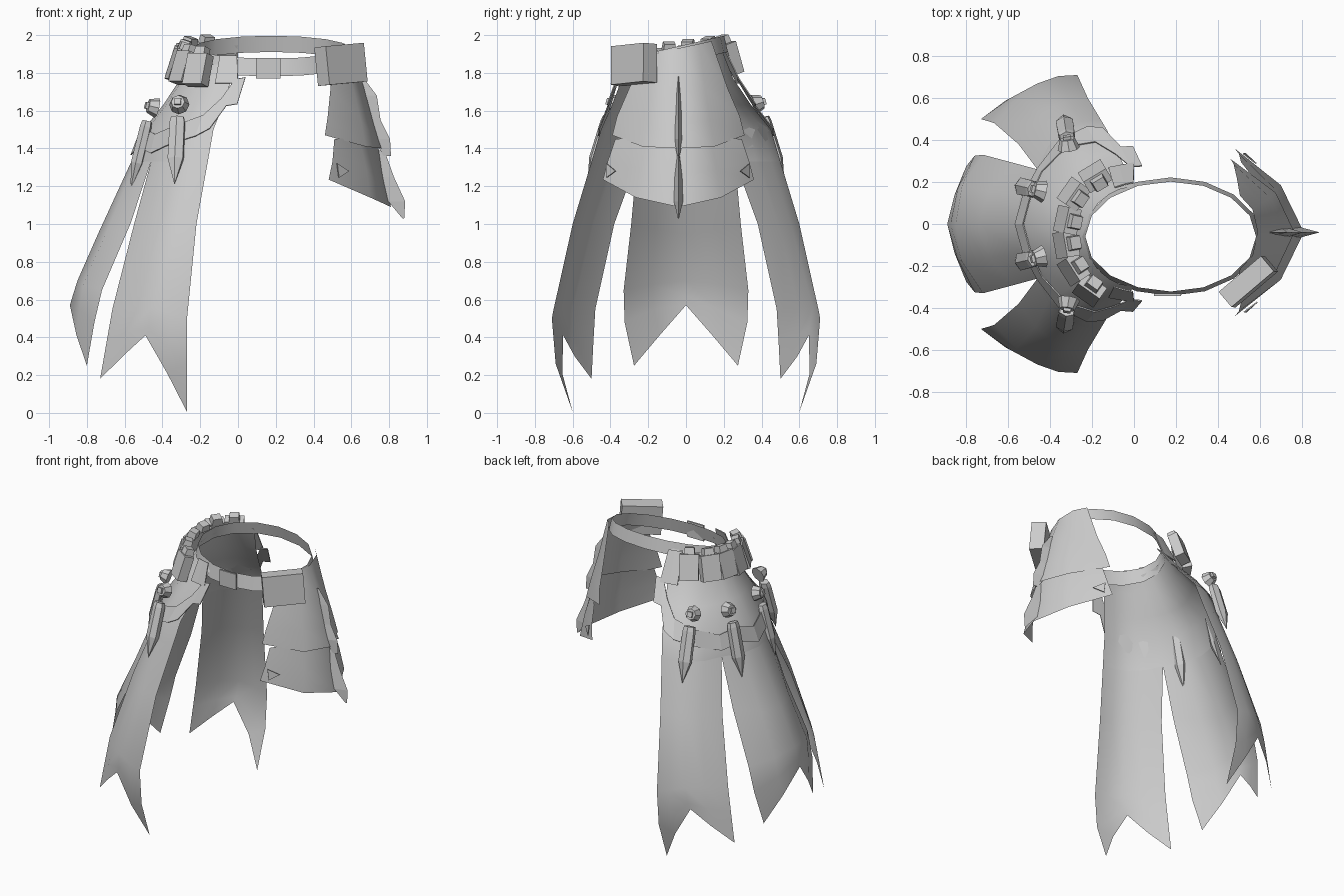
import bpy, bmesh, math
from mathutils import Matrix, Vector

if "Cube" in bpy.data.objects:
    bpy.data.objects.remove(bpy.data.objects["Cube"])

mat = bpy.data.materials.new("plain_grey")
mat.use_nodes = True
GREY = (0.6, 0.6, 0.6, 1)
mat.diffuse_color = GREY
mat.node_tree.nodes["Principled BSDF"].inputs["Base Color"].default_value = GREY


def finish(name, bm, smooth=False, recalc=True):
    if recalc:
        bmesh.ops.recalc_face_normals(bm, faces=bm.faces)
    me = bpy.data.meshes.new(name)
    bm.to_mesh(me)
    bm.free()
    me.materials.append(mat)
    for p in me.polygons:
        p.use_smooth = smooth
    ob = bpy.data.objects.new(name, me)
    bpy.context.collection.objects.link(ob)
    return ob


def sheet(name, rows, smooth=True, closed=False, thick=0):
    """Skin a grid of points; rows run top to bottom, facing outwards."""
    bm = bmesh.new()
    g = [[bm.verts.new(p) for p in r] for r in rows]
    n = len(rows[0])
    for a, b in zip(g, g[1:]):
        for i in range(n if closed else n - 1):
            j = (i + 1) % n
            bm.faces.new((a[i], b[i], b[j], a[j]))
    c = Vector((0.1, -0.03, 0))
    bm.normal_update()
    turn = sum((f.calc_center_median() - c).to_2d().dot(f.normal.to_2d()) for f in bm.faces)
    if turn < 0:
        bmesh.ops.reverse_faces(bm, faces=bm.faces)
    ob = finish(name, bm, smooth, False)
    if thick:
        m = ob.modifiers.new("thickness", "SOLIDIFY")
        m.thickness, m.offset = thick, 1


def add_box(bm, size, mtx, taper=1.0):
    r = bmesh.ops.create_cube(bm, size=1)
    for v in r["verts"]:
        k = taper if v.co.z > 0 else 1
        v.co = mtx @ Vector((v.co.x * size[0] * k, v.co.y * size[1] * k, v.co.z * size[2]))


def frame(loc, yaw, tilt):
    """Local +x points outwards; a negative tilt swings the bottom outwards."""
    return (Matrix.Translation(loc) @ Matrix.Rotation(math.radians(yaw), 4, "Z")
            @ Matrix.Rotation(math.radians(tilt), 4, "Y"))


def flip(p):
    return (p[0], -p[1]) + tuple(p[2:])


# Belt: tilted oval band, higher at the back
def belt_pt(a, dz, grow):
    y = -0.06 + (0.27 + grow) * math.sin(a)
    return (0.175 + (0.415 + grow) * math.cos(a), y, 1.905 + 0.23 * y + dz)


angles = [2 * math.pi * i / 16 for i in range(16)]
sheet("belt", [[belt_pt(a, dz, g) for a in angles] for dz, g in ((0.045, -0.008), (-0.045, 0.012))],
      closed=True)
bm = bmesh.new()
add_box(bm, (0.13, 0.012, 0.11), Matrix.Translation((0.16, -0.338, 1.825)))
finish("belt_buckle", bm)

# Yoke of the skirt: half profiles at three heights, mirrored front to back
TOP = [(0, -.24), (-.07, -.225), (-.12, -.2), (-.17, -.16), (-.2, -.115), (-.225, -.06), (-.235, 0)]
MID = [(-.13, -.45), (-.21, -.44), (-.29, -.41), (-.36, -.34), (-.42, -.24), (-.48, -.13), (-.5, 0)]
LOW = [(-.16, -.5), (-.25, -.49), (-.33, -.45), (-.41, -.37), (-.46, -.26), (-.54, -.14), (-.565, 0)]


def whole(half):
    return half + [flip(p) for p in half[-2::-1]]


TOP, MID, LOW = whole(TOP), whole(MID), whole(LOW)
TOP = [(x, y - 0.06) for x, y in TOP]


def along(line, u):
    i = min(max(int(math.floor(u)), 0), len(line) - 2)
    return Vector(line[i]).lerp(Vector(line[i + 1]), u - i)


def yoke(u, z, out=0.0):
    """Point on the gently flared yoke, pushed outwards by a given amount."""
    if z > 1.5:
        t = max(0, (1.9 - z) / 0.4)
        p = along(TOP, u).lerp(along(MID, u), t * (0.7 + 0.3 * t))
    else:
        p = along(MID, u).lerp(along(LOW, u), (1.5 - z) / 0.17)
    d = (p - Vector((0.02, -0.02))).normalized()
    return (p.x + d.x * out, p.y + d.y * out, z + out * 0.4)


yoke_rows = [[(x, y, 1.905 + 0.23 * y) for x, y in TOP],
             [yoke(u, 1.77) for u in range(13)], [yoke(u, 1.63) for u in range(13)],
             [(x, y, 1.5) for x, y in MID], [(x, y, 1.33) for x, y in LOW]]
sheet("skirt_yoke", yoke_rows)

# Swallow-tailed cloth panels hanging from the yoke
corner = [
    [(x, y, 1.33) for x, y in LOW[:5]],
    [(-.22, -.60, 1), (-.31, -.59, 1), (-.39, -.555, 1), (-.47, -.49, 1), (-.55, -.38, 1)],
    [(-.27, -.71, .5), (-.36, -.705, .53), (-.46, -.67, .56), (-.56, -.595, .56), (-.665, -.48, .55)],
    [(-.27, -.69, .26), (-.36, -.685, .33), (-.475, -.655, .45), (-.59, -.60, .42), (-.695, -.49, .38)],
    [(-.27, -.60, .005), (-.375, -.655, .21), (-.49, -.65, .41), (-.61, -.59, .30), (-.73, -.50, .18)],
]
sheet("skirt_tail_front", corner)
sheet("skirt_tail_back", [[flip(p) for p in r] for r in corner])
side = [
    [(x, y, 1.33) for x, y in LOW[4:7]],
    [(-.57, -.29, 1), (-.69, -.16, .97), (-.74, 0, .95)],
    [(-.72, -.33, .65), (-.82, -.18, .68), (-.85, 0, .70)],
    [(-.76, -.325, .48), (-.84, -.17, .55), (-.875, 0, .62)],
    [(-.80, -.275, .25), (-.855, -.14, .41), (-.89, 0, .57)],
]
sheet("skirt_tail_right", [whole(r) for r in side])

# Raised trim band round the yoke, and the straps that join it to the belt
band = [(-1, 1.63, 1.77), (-.3, 1.62, 1.76), (.2, 1.5, 1.66), (1, 1.46, 1.57), (2.5, 1.42, 1.52),
        (4, 1.37, 1.47), (5, 1.4, 1.5), (6, 1.36, 1.46)]
band += [(12 - u, a, b) for u, a, b in band[-2::-1]]
sheet("yoke_trim", [[yoke(u, b, .01) for u, a, b in band], [yoke(u, a, .01) for u, a, b in band]],
      smooth=False, thick=0.006)
for name, m, dz in (("front", lambda u: u, 0), ("back", lambda u: 12 - u, 0.05)):
    sheet("trim_strap_" + name,
          [[yoke(m(u), 1.885 + dz, .015) for u in (0, .6, 1.3)],
           [yoke(m(u), 1.74, .012) for u in (-.6, .3, 1)]], smooth=False, thick=0.006)

# Layered hip guard on the left side, mirrored about its own ridge
RIDGE = -0.04


def guard_pt(x, dy, z):
    """The top edge leans with the belt, the rest stays level."""
    return (x, RIDGE + dy, z + 0.23 * dy * max(0, (z - 1.72) / 0.22))


def guard(name, rows):
    sheet(name, [[guard_pt(x, -d, z) for x, d, z in r[::-1]] + [guard_pt(*p) for p in r[1:]]
                 for r in rows])


guard("hip_guard_upper", [
    [(.59, 0, 1.93), (.565, .11, 1.93), (.505, .175, 1.93)],
    [(.67, 0, 1.72), (.61, .14, 1.72), (.49, .26, 1.72)],
    [(.725, 0, 1.53), (.65, .165, 1.55), (.475, .325, 1.57)],
    [(.765, 0, 1.40), (.675, .19, 1.41), (.46, .35, 1.47)]])
guard("hip_guard_lower", [
    [(.73, 0, 1.47), (.64, .17, 1.46), (.51, .335, 1.45)],
    [(.77, 0, 1.27), (.68, .2, 1.29), (.5, .375, 1.33)],
    [(.81, 0, 1.09), (.70, .225, 1.14), (.48, .4, 1.235)]])


# Ridge fins: thin blades with a triangular section (z, inner x, outer x, half width)
def fin(name, rows):
    bm = bmesh.new()
    g = [[bm.verts.new(p) for p in ((a, RIDGE - w, z), (b, RIDGE, z), (a, RIDGE + w, z))]
         for z, a, b, w in rows]
    for p, q in zip(g, g[1:]):
        for i in range(3):
            j = (i + 1) % 3
            bm.faces.new((p[i], q[i], q[j], p[j]))
    bm.faces.new(g[0])
    bm.faces.new(g[-1])
    finish(name, bm)


fin("ridge_fin_upper", [(1.78, .645, .66, .002), (1.68, .67, .735, .012), (1.55, .7, .755, .02),
                        (1.45, .72, .805, .025), (1.36, .77, .81, .006)])
fin("ridge_fin_lower", [(1.39, .745, .775, .003), (1.25, .765, .825, .02), (1.12, .795, .885, .024),
                        (1.03, .87, .88, .003)])

# Small triangular plates on the lower guard
for name, s in (("front", -1), ("back", 1)):
    bm = bmesh.new()
    bm.faces.new([bm.verts.new((x, RIDGE + s * d, z)) for x, d, z in
                  ((.522, .378, 1.32), (.532, .378, 1.245), (.585, .33, 1.28))])
    ob = finish("guard_triangle_" + name, bm)
    ob.modifiers.new("thickness", "SOLIDIFY").thickness = 0.006

# Large pouch at the front left of the belt
bm = bmesh.new()
add_box(bm, (0.095, 0.265, 0.205),
        frame((0.545, -0.275, 1.845), -50, -4) @ Matrix.Rotation(math.radians(4), 4, "X"))
finish("large_pouch", bm)

# Row of small capped pouches along the right side of the belt
bm = bmesh.new()
for x, y in ((-.165, .195), (-.255, .12), (-.28, .01), (-.285, -.09), (-.255, -.195), (-.19, -.285)):
    yaw = math.degrees(math.atan2(y + 0.045, x + 0.02))
    f = frame((x, y, 1.945 + 0.13 * y), yaw, -18)
    add_box(bm, (0.065, 0.125, 0.17), f @ Matrix.Translation((0.008, 0, -0.1)))
    add_box(bm, (0.06, 0.07, 0.045), f @ Matrix.Translation((0, 0, 0.005)), 0.85)
finish("small_pouches", bm)

# Hanging spikes, each with a faceted knob (height, radius from top to tip)
PROFILE = [(0, .038), (-.03, .045), (-.23, .047), (-.37, .001)]
for i, (x, y, z, yaw, tilt) in enumerate(((-.315, -.385, 1.63, -99, -17), (-.455, -.16, 1.61, 193, -14))):
    for s, end in ((1, "front"), (-1, "back")):
        f = frame((x, y * s, z), yaw * s, tilt)
        bm = bmesh.new()
        rings = [[bm.verts.new(f @ Vector((0.01 + r * .7 * math.cos(k * math.pi / 3),
                                           r * math.sin(k * math.pi / 3), h - 0.07)))
                  for k in range(6)] for h, r in PROFILE]
        for a, b in zip(rings, rings[1:]):
            for k in range(6):
                bm.faces.new((a[k], b[k], b[(k + 1) % 6], a[(k + 1) % 6]))
        bm.faces.new(rings[0])
        bm.faces.new(rings[-1])
        knob = f @ Matrix.Translation((0, 0, 0.01)) @ Matrix.Rotation(math.pi / 2, 4, "Y")
        bmesh.ops.create_cone(bm, cap_ends=True, segments=8, radius1=0.054, radius2=0.036,
                              depth=0.05, matrix=knob)
        add_box(bm, (0.02, 0.035, 0.035), f @ Matrix.Translation((0.03, 0, 0.01)))
        finish(f"spike_{end}_{i + 1}", bm)
